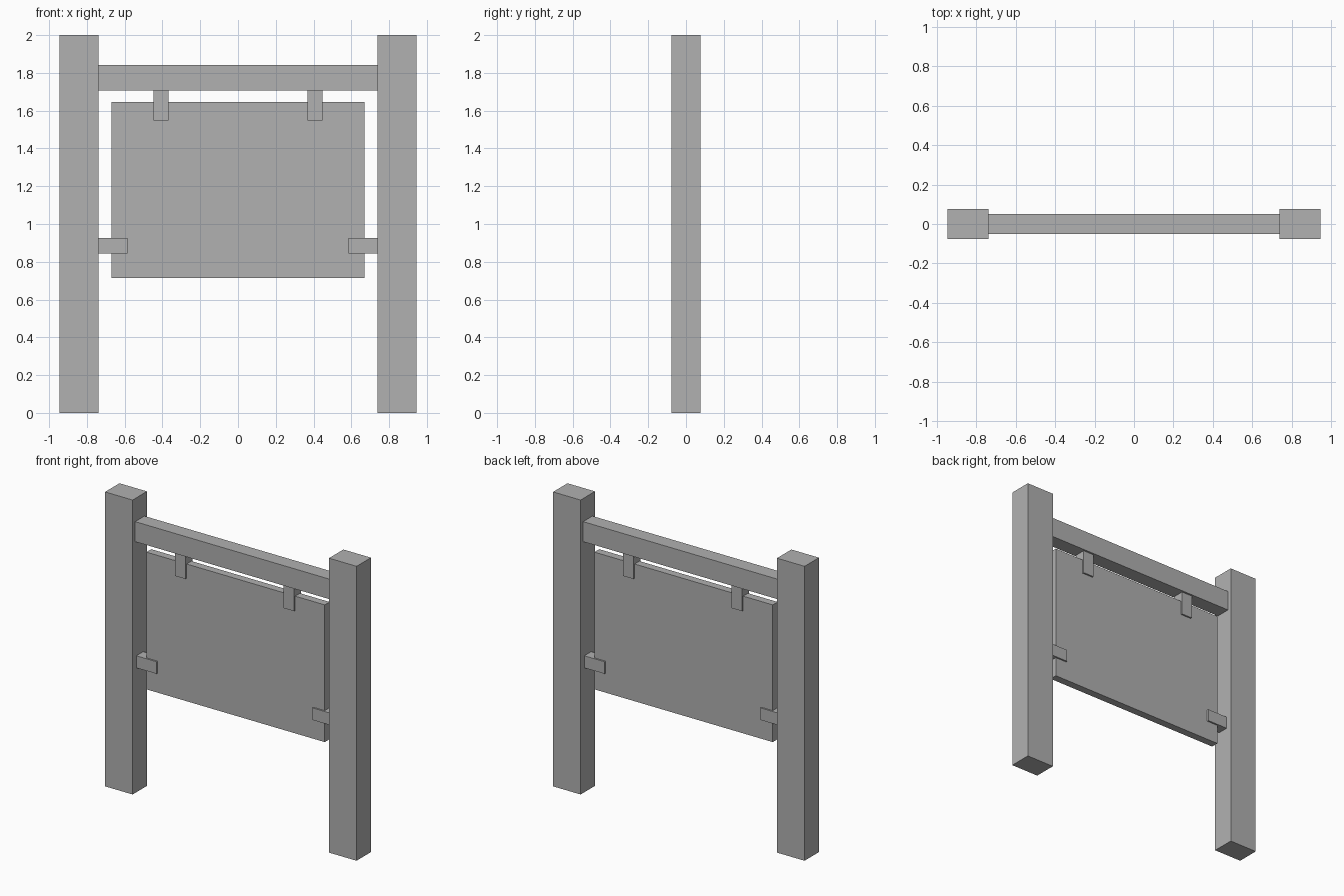
import bpy

if "Cube" in bpy.data.objects:
    bpy.data.objects.remove(bpy.data.objects["Cube"])

# dark grey finish shared by all parts
grey = bpy.data.materials.new("dark_grey")
grey.diffuse_color = (0.44, 0.44, 0.44, 1)
grey.use_nodes = True
grey.node_tree.nodes["Principled BSDF"].inputs["Base Color"].default_value = grey.diffuse_color


def box(name, x, y, z):
    """Box spanning the (min, max) ranges on each axis."""
    bpy.ops.mesh.primitive_cube_add(size=1, location=[(r[0] + r[1]) / 2 for r in (x, y, z)])
    ob = bpy.context.object
    ob.name = name
    ob.scale = [r[1] - r[0] for r in (x, y, z)]
    bpy.ops.object.transform_apply(location=False, rotation=False, scale=True)
    ob.data.materials.append(grey)
    return ob


def pair(name, x, y, z):
    """A box and its mirror image across x = 0."""
    box(name + "_right", x, y, z)
    box(name + "_left", (-x[1], -x[0]), y, z)


# upright posts and the crossbeam between them
pair("post", (0.738, 0.945), (-0.077, 0.077), (0, 2))
box("crossbeam", (-0.738, 0.738), (-0.05, 0.05), (1.707, 1.843))

# sign board
box("sign_board", (-0.67, 0.67), (-0.026, 0.026), (0.713, 1.645))

# brackets hanging from the beam and clips reaching in from the posts
pair("hanging_bracket", (0.368, 0.448), (-0.037, 0.037), (1.547, 1.707))
pair("side_clip", (0.585, 0.738), (-0.037, 0.037), (0.845, 0.927))
